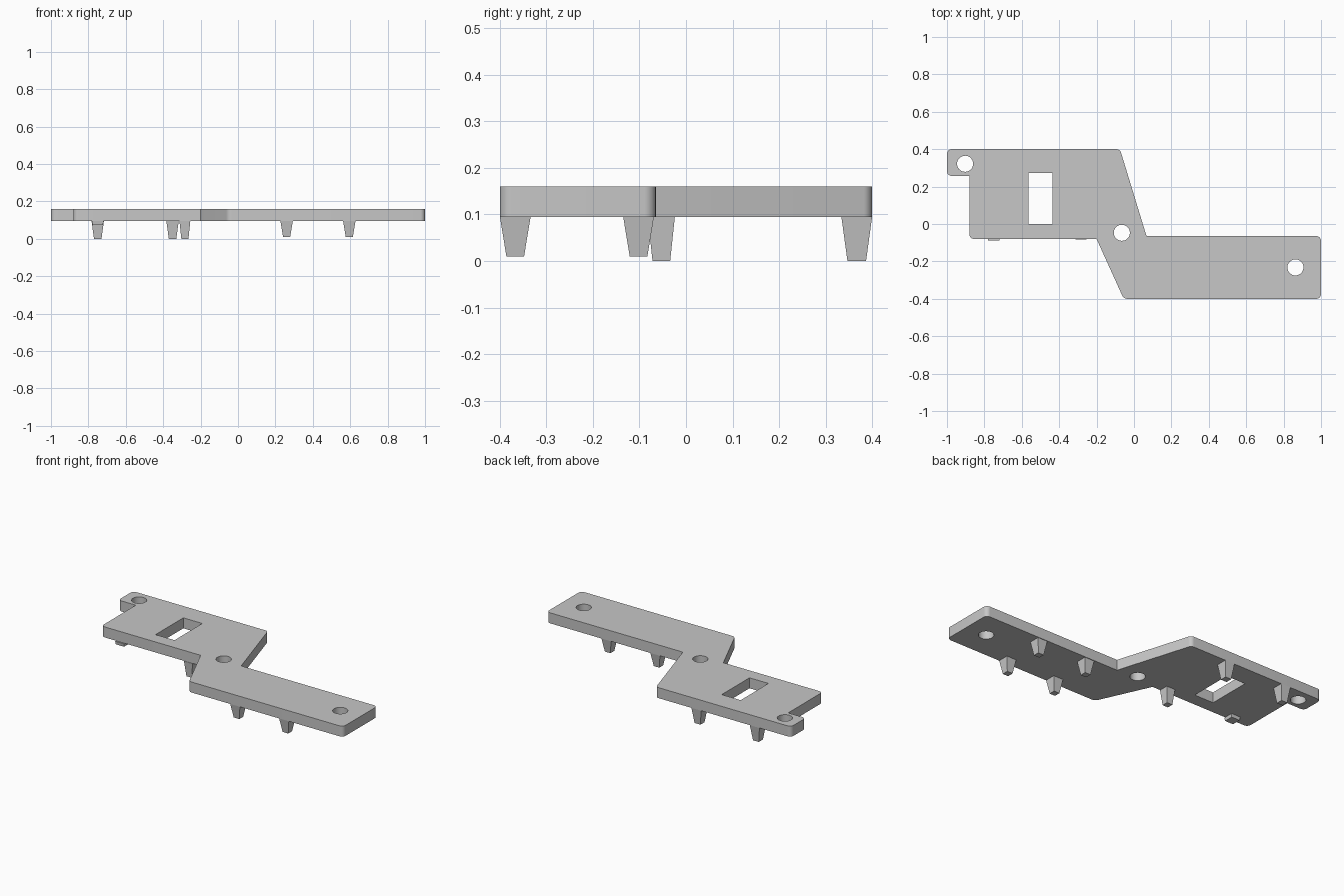
import bpy, bmesh, math
from mathutils import Vector

cube = bpy.data.objects.get("Cube")
if cube:
    bpy.data.objects.remove(cube, do_unlink=True)

BOTTOM, TOP = 0.095, 0.16

# Single grey plastic
grey = bpy.data.materials.new("grey plastic")
grey.use_nodes = True
grey.diffuse_color = (0.57, 0.57, 0.57, 1)
grey.node_tree.nodes["Principled BSDF"].inputs["Base Color"].default_value = grey.diffuse_color


def loft(name, lower_points, upper_points, z0, z1):
    """Closed solid between two outlines with the same point count."""
    bm = bmesh.new()
    lower = [bm.verts.new((x, y, z0)) for x, y in lower_points]
    upper = [bm.verts.new((x, y, z1)) for x, y in upper_points]
    bm.faces.new(lower[::-1])
    bm.faces.new(upper)
    for i in range(len(lower)):
        j = (i + 1) % len(lower)
        bm.faces.new((lower[i], lower[j], upper[j], upper[i]))
    bmesh.ops.recalc_face_normals(bm, faces=bm.faces)
    mesh = bpy.data.meshes.new(name)
    bm.to_mesh(mesh)
    bm.free()
    mesh.materials.append(grey)
    obj = bpy.data.objects.new(name, mesh)
    bpy.context.collection.objects.link(obj)
    return obj


def rounded(corners, steps=6):
    """Replace each (x, y, radius) corner with an arc."""
    points = []
    for i, (x, y, r) in enumerate(corners):
        p = Vector((x, y))
        if r == 0:
            points.append(p)
            continue
        a = (Vector(corners[i - 1][:2]) - p).normalized()
        b = (Vector(corners[(i + 1) % len(corners)][:2]) - p).normalized()
        half = a.angle(b) / 2
        centre = p + (a + b).normalized() * r / math.sin(half)
        start = p + a * r / math.tan(half) - centre
        end = p + b * r / math.tan(half) - centre
        for k in range(steps + 1):
            spoke = start.lerp(end, k / steps).normalized() * r
            points.append(centre + spoke)
    return points


def circle(x, y, r, n=32):
    return [(x + r * math.cos(math.tau * k / n), y + r * math.sin(math.tau * k / n))
            for k in range(n)]


def square(x, y, h):
    return [(x - h, y - h), (x + h, y - h), (x + h, y + h), (x - h, y + h)]


def pin(name, x, y, top, tip, z):
    loft(name, square(x, y, tip), square(x, y, top), z, BOTTOM)


# Stepped plate with rounded outer corners
outline = rounded([
    (-1, 0.4, 0.025), (-1, 0.257, 0.025), (-0.88, 0.257, 0),
    (-0.88, -0.08, 0.025), (-0.2, -0.08, 0), (-0.055, -0.4, 0.03),
    (1, -0.4, 0.025), (1, -0.065, 0.025), (0.067, -0.065, 0),
    (-0.075, 0.4, 0.025)])
plate = loft("plate", outline, outline, BOTTOM, TOP)

# Screw holes and rectangular window
window = [(-0.565, 0), (-0.435, 0), (-0.435, 0.272), (-0.565, 0.272)]
openings = [circle(-0.903, 0.322, 0.043), circle(-0.065, -0.047, 0.043),
            circle(0.863, -0.232, 0.043), window]
bpy.context.view_layer.objects.active = plate
for opening in openings:
    cutter = loft("opening_cutter", opening, opening, 0, 0.3)
    cutter.hide_render = True
    mod = plate.modifiers.new("cut", "BOOLEAN")
    mod.operation = "DIFFERENCE"
    mod.solver = "EXACT"
    mod.object = cutter
    bpy.ops.object.modifier_apply(modifier=mod.name)
    bpy.data.objects.remove(cutter, do_unlink=True)
bpy.ops.object.select_all(action="DESELECT")
plate.select_set(True)
bpy.ops.object.shade_smooth_by_angle(angle=math.radians(30))

# Tapered locating pins on the underside
for x in (0.26, 0.595):
    for side, y in (("front", -0.367), ("back", -0.102)):
        pin(f"{side}_pin", x, y, 0.033, 0.019, 0.01)
for x in (-0.75, -0.35):
    pin("rear_pin", x, 0.367, 0.033, 0.02, 0)
pin("middle_pin", -0.284, -0.053, 0.029, 0.019, 0)

# Short stub that overhangs the front edge slightly
pin("stub_pin", -0.75, -0.056, 0.031, 0.028, 0.075)
